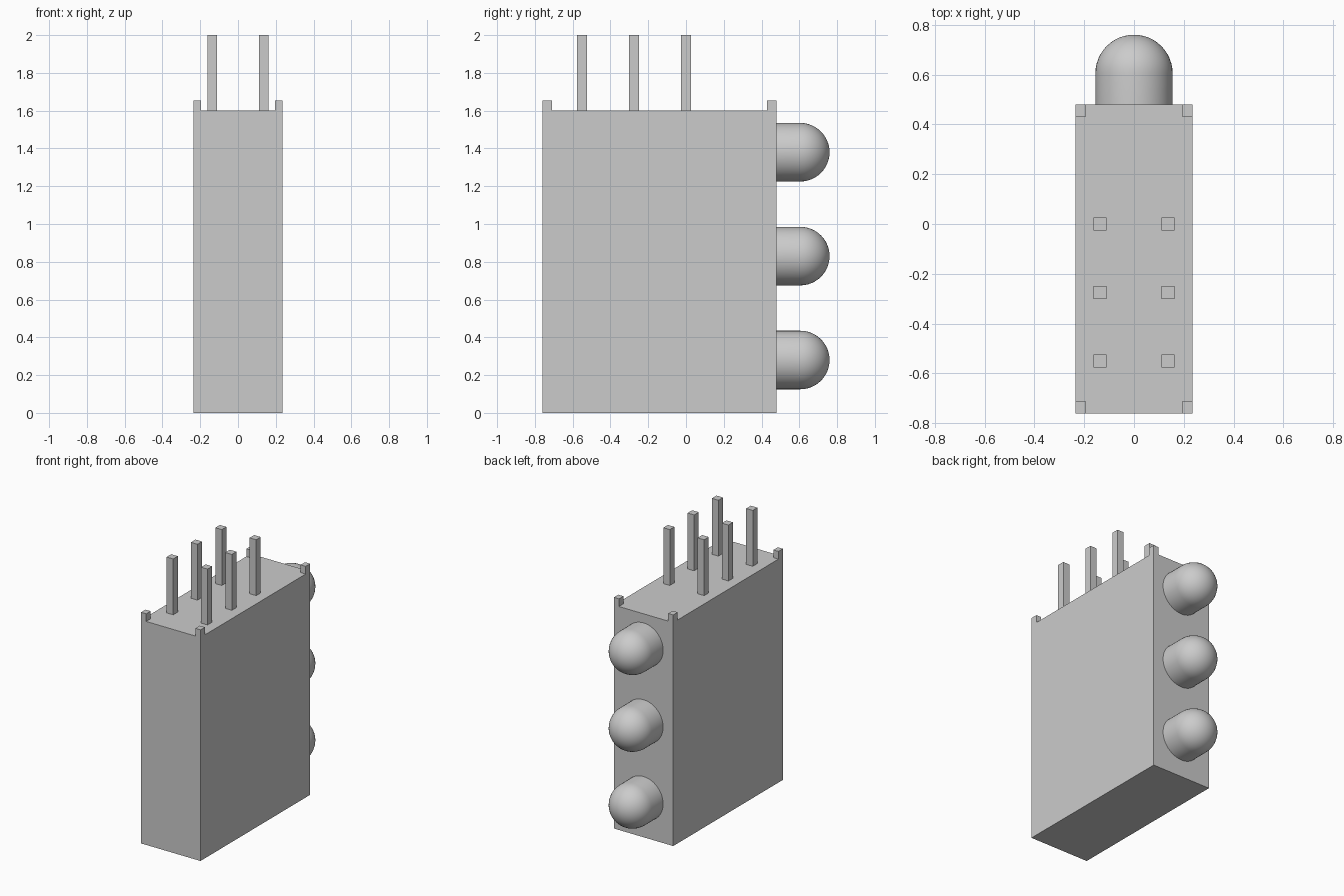
import bpy, bmesh, math
from mathutils import Matrix, Vector

cube = bpy.data.objects.get("Cube")
if cube:
    bpy.data.objects.remove(cube, do_unlink=True)

GREY = (0.6, 0.6, 0.6, 1)
mat = bpy.data.materials.new("plain grey")
mat.use_nodes = True
mat.diffuse_color = GREY
mat.node_tree.nodes["Principled BSDF"].inputs["Base Color"].default_value = GREY

BODY_TOP = 1.6
HALF_X, FRONT, BACK = 0.235, -0.76, 0.48


def finish(bm, name):
    bmesh.ops.recalc_face_normals(bm, faces=bm.faces)
    mesh = bpy.data.meshes.new(name)
    bm.to_mesh(mesh)
    bm.free()
    mesh.materials.append(mat)
    obj = bpy.data.objects.new(name, mesh)
    bpy.context.collection.objects.link(obj)
    return obj


def box(name, low, high):
    low, high = Vector(low), Vector(high)
    bm = bmesh.new()
    bmesh.ops.create_cube(bm, size=1, matrix=Matrix.Translation((low + high) / 2)
                          @ Matrix.Diagonal((*(high - low), 1)))
    return finish(bm, name)


def led(name, z, radius=0.155, segments=48, rings=12):
    # Straight barrel with a hemispherical cap, revolved about the y axis
    dome_y = 0.605
    profile = [(radius, BACK)]
    for i in range(rings + 1):
        a = math.pi / 2 * i / rings
        profile.append((radius * math.cos(a), dome_y + radius * math.sin(a)))
    bm = bmesh.new()
    verts = [bm.verts.new((r, y, z)) for r, y in profile]
    edges = [bm.edges.new(pair) for pair in zip(verts, verts[1:])]
    bmesh.ops.spin(bm, geom=verts + edges, cent=(0, 0, z), axis=(0, 1, 0),
                   angle=math.tau, steps=segments)
    bmesh.ops.remove_doubles(bm, verts=bm.verts, dist=0.0001)
    obj = finish(bm, name)
    bpy.ops.object.select_all(action="DESELECT")
    obj.select_set(True)
    bpy.context.view_layer.objects.active = obj
    bpy.ops.object.shade_smooth_by_angle(angle=math.radians(30))


# Housing block
box("housing", (-HALF_X, FRONT, 0), (HALF_X, BACK, BODY_TOP))

for side, s in (("left", 1), ("right", -1)):
    # Corner standoffs, flush with the housing walls
    xs = sorted((s * HALF_X, s * (HALF_X - 0.04)))
    for end, y in (("front", FRONT), ("back", BACK - 0.05)):
        box(f"{end}_{side}_standoff", (xs[0], y, BODY_TOP),
            (xs[1], y + 0.05, BODY_TOP + 0.055))
    # Row of square pins
    for i, y in enumerate((0, -0.275, -0.55)):
        x, h = s * 0.136, 0.026
        box(f"{side}_pin_{i + 1}", (x - h, y - h, BODY_TOP), (x + h, y + h, 2))

# Three stacked lamps on the back
for label, z in (("lower", 0.28), ("middle", 0.83), ("upper", 1.38)):
    led(f"{label}_lamp", z)
